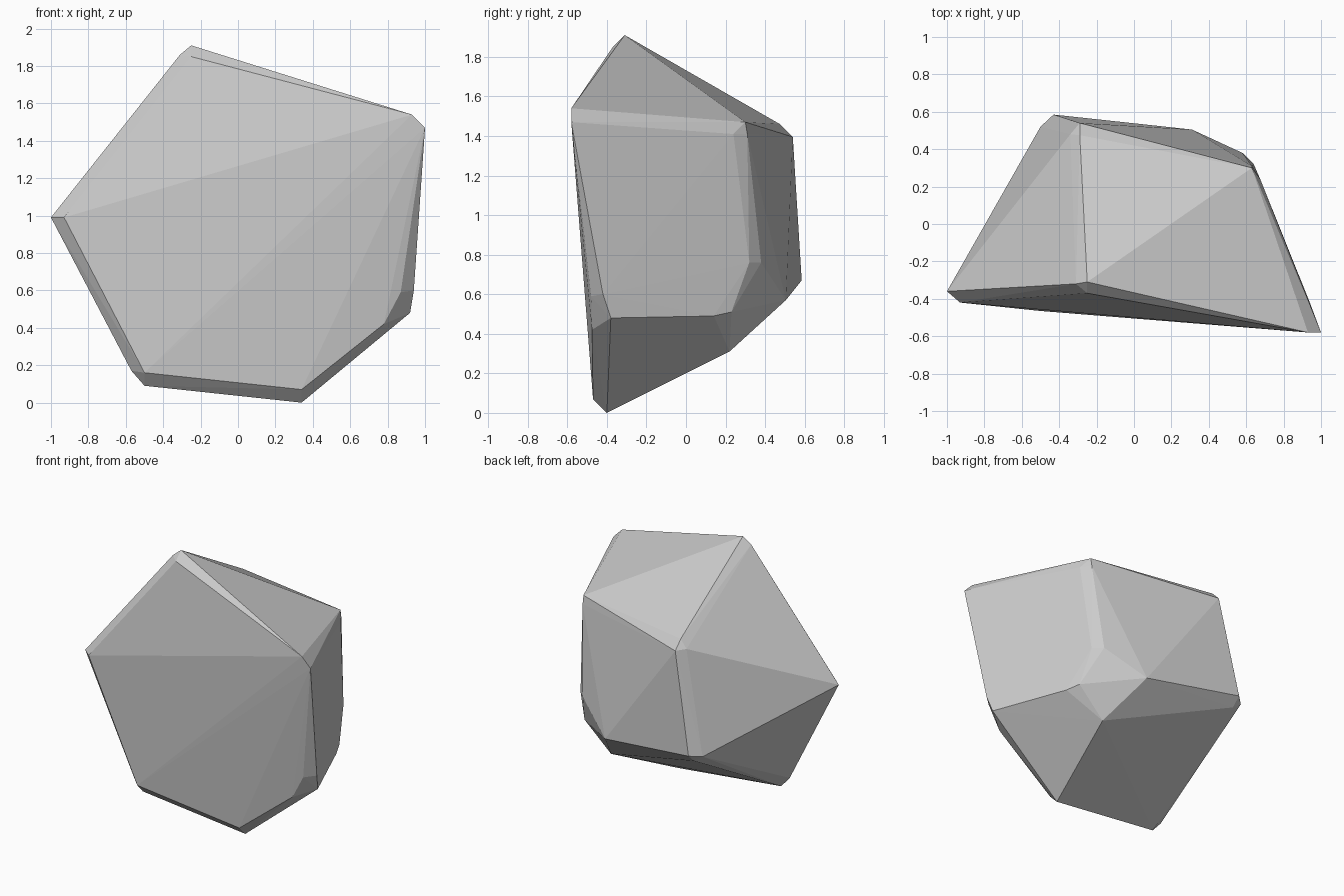
import bpy, bmesh

if "Cube" in bpy.data.objects:
    bpy.data.objects.remove(bpy.data.objects["Cube"])

# Chipped corners of the boulder: each group is one worn corner
corners = {
    "top": [(-.25, -.31, 1.91), (-.25, -.37, 1.85), (-.31, -.32, 1.86)],
    "right_top": [(.93, -.58, 1.54), (1, -.58, 1.47)],
    "left": [(-1, -.36, .99), (-.93, -.42, .99)],
    "bottom": [(.34, -.40, 0), (.34, -.47, .07)],
    "bottom_left": [(-.5, -.40, .09), (-.5, -.465, .16), (-.57, -.40, .17)],
    "bottom_right": [(.94, -.42, .6), (.92, -.38, .48), (.87, -.48, .59), (.78, -.475, .42)],
    "back_top_left": [(-.29, .475, 1.46), (-.34, .48, 1.4), (-.29, .54, 1.395)],
    "back_top_right": [(.61, .24, 1.47), (.63, .30, 1.47), (.675, .24, 1.41), (.63, .31, 1.41)],
    "back_low_left": [(-.43, .585, .67), (-.5, .52, .66), (-.43, .52, .61)],
    "back_low_right": [(.31, .505, .57), (.58, .38, .76), (.64, .32, .76),
                       (.71, .14, .49), (.67, .23, .51), (.46, .22, .31)],
}

# Faceted rock: wrap a convex skin around the corners
bm = bmesh.new()
for group in corners.values():
    for p in group:
        bm.verts.new(p)
res = bmesh.ops.convex_hull(bm, input=bm.verts[:])
bmesh.ops.delete(bm, geom=[v for v in bm.verts if not v.link_faces], context='VERTS')
bmesh.ops.recalc_face_normals(bm, faces=bm.faces[:])

mesh = bpy.data.meshes.new("boulder")
bm.to_mesh(mesh)
bm.free()
bpy.context.collection.objects.link(bpy.data.objects.new("boulder", mesh))
